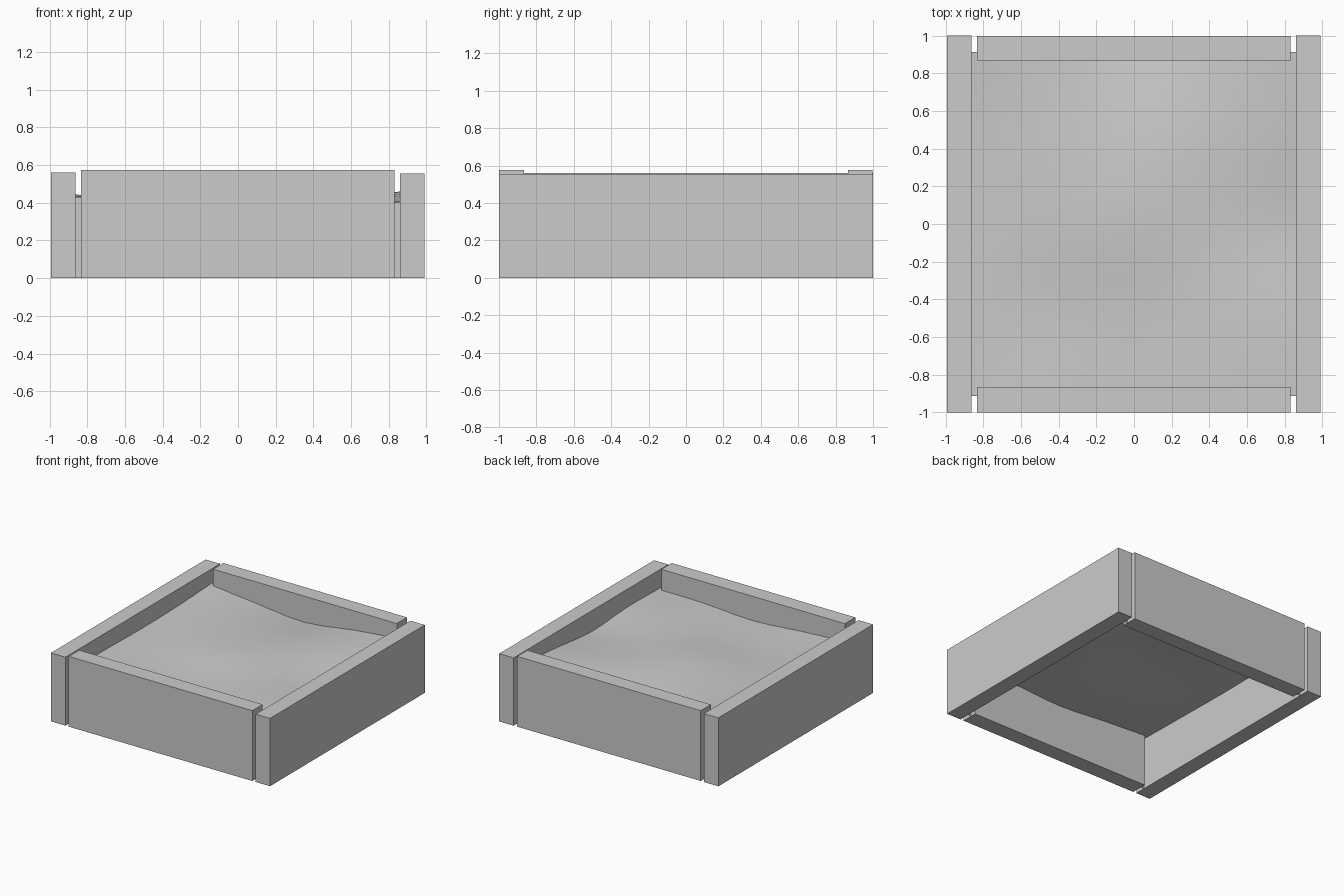
import bpy, bmesh, math

if "Cube" in bpy.data.objects:
    bpy.data.objects.remove(bpy.data.objects["Cube"])


def finish(name, bm):
    mesh = bpy.data.meshes.new(name)
    bm.to_mesh(mesh)
    bm.free()
    ob = bpy.data.objects.new(name, mesh)
    bpy.context.collection.objects.link(ob)
    return ob


def board(name, x0, x1, y0, y1, top):
    bm = bmesh.new()
    bmesh.ops.create_cube(bm, size=1)
    for v in bm.verts:
        v.co.x = x0 if v.co.x < 0 else x1
        v.co.y = y0 if v.co.y < 0 else y1
        v.co.z = 0 if v.co.z < 0 else top
    return finish(name, bm)


# Four timber walls
board("left_board", -0.993, -0.862, -1.0, 1.0, 0.56)
board("right_board", 0.86, 0.99, -1.0, 1.0, 0.555)
board("front_board", -0.832, 0.83, -1.0, -0.866, 0.575)
board("back_board", -0.832, 0.83, 0.867, 0.998, 0.575)

# Sand heights sampled front to back, left to right
HEIGHTS = [
    [.433, .410, .375, .400, .403],
    [.428, .390, .385, .408, .408],
    [.418, .412, .425, .400, .382],
    [.425, .415, .408, .418, .428],
    [.450, .400, .356, .418, .465],
]


def spline(p, t):
    i = min(int(t), len(p) - 2)
    f = t - i
    b, c = p[i], p[i + 1]
    a = p[i - 1] if i > 0 else 2 * b - c
    d = p[i + 2] if i + 2 < len(p) else 2 * c - b
    return b + 0.5 * f * (c - a + f * (2*a - 5*b + 4*c - d + f * (3*(b - c) + d - a)))


# Uneven sand surface with sides running down inside the boards
HALF = 0.912
bm = bmesh.new()
bmesh.ops.create_grid(bm, x_segments=12, y_segments=12, size=HALF)
for v in bm.verts:
    u = max(0, min(4, (v.co.x / HALF + 1) * 2))
    w = max(0, min(4, (v.co.y / HALF + 1) * 2))
    v.co.z = spline([spline(row, u) for row in HEIGHTS], w)
rim = [e for e in bm.edges if e.is_boundary]
skirt = bmesh.ops.extrude_edge_only(bm, edges=rim)["geom"]
for v in skirt:
    if isinstance(v, bmesh.types.BMVert):
        v.co.z = 0
bmesh.ops.recalc_face_normals(bm, faces=bm.faces)
sand = finish("sand", bm)
bpy.context.view_layer.objects.active = sand
sand.select_set(True)
bpy.ops.object.shade_smooth_by_angle(angle=math.radians(40))
